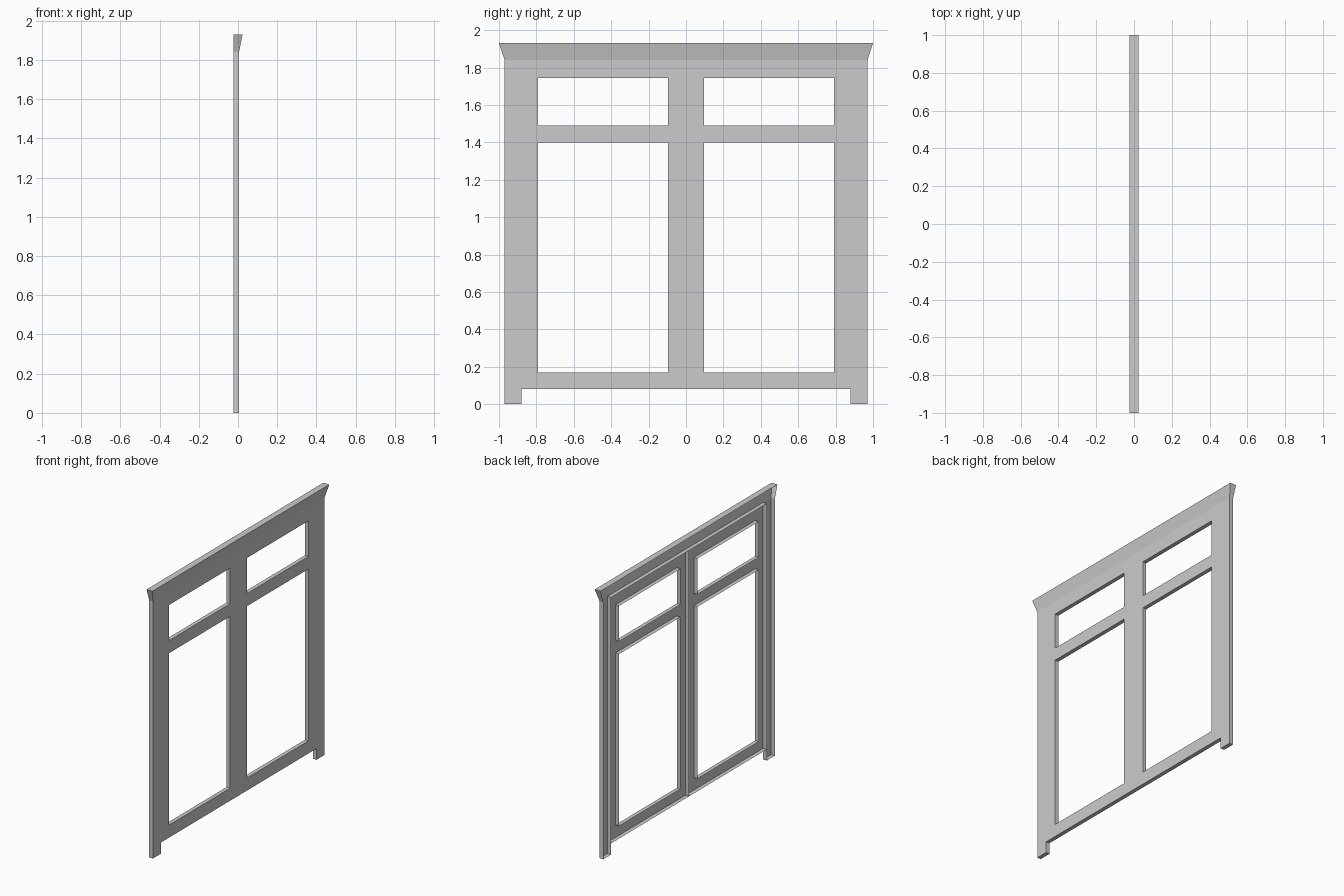
import bpy, bmesh

if "Cube" in bpy.data.objects:
    bpy.data.objects.remove(bpy.data.objects["Cube"])

FRONT, BACK, LIP = 0.005, -0.024, 0.023   # x of front plate, open back, cornice lip


def open_shell(name, ys, zs, keep, has_wall, shape=None):
    """Front plate from grid cells, with border edges folded back; the rear stays open."""
    bm = bmesh.new()
    v = [[bm.verts.new((FRONT, y, z)) for z in zs] for y in ys]
    for i in range(len(ys) - 1):
        for j in range(len(zs) - 1):
            if keep(i, j):
                bm.faces.new((v[i][j], v[i + 1][j], v[i + 1][j + 1], v[i][j + 1]))
    bmesh.ops.delete(bm, geom=[p for p in bm.verts if not p.link_faces], context='VERTS')
    rim = [e for e in bm.edges if e.is_boundary
           and has_wall((e.verts[0].co + e.verts[1].co) / 2)]
    new = bmesh.ops.extrude_edge_only(bm, edges=rim)["geom"]
    for p in new:
        if isinstance(p, bmesh.types.BMVert):
            p.co.x = BACK
    if shape:
        for p in bm.verts:
            shape(p.co)
    bmesh.ops.recalc_face_normals(bm, faces=bm.faces[:])
    # Plates must face +x
    plate = max(bm.faces, key=lambda f: abs(f.normal.x) * f.calc_area())
    if plate.normal.x < 0:
        bmesh.ops.reverse_faces(bm, faces=bm.faces[:])
    add_object(name, bm)


def add_object(name, bm):
    me = bpy.data.meshes.new(name)
    bm.to_mesh(me)
    bm.free()
    bpy.context.collection.objects.link(bpy.data.objects.new(name, me))


def flare(co):
    # Cornice leans forward and out to both sides at the top
    if co.z > 1.9:
        if co.x > 0:
            co.x = LIP
        if abs(co.y) > 0.9:
            co.y = 1.0 if co.y > 0 else -1.0


# Outer casing: two legs and the flared cornice
open_shell("outer_casing", [-0.97, -0.88, 0.88, 0.97], [0, 1.84, 1.93],
           lambda i, j: i != 1 or j == 1, lambda m: True, flare)

# Pair of window sashes: four openings; outer walls are shared with the casing
open_shell("window_sashes", [-0.88, -0.79, -0.095, 0.095, 0.79, 0.88],
           [0.08, 0.17, 1.40, 1.49, 1.745, 1.84],
           lambda i, j: i % 2 == 0 or j % 2 == 0,
           lambda m: abs(m.y) < 0.87 and m.z < 1.83)

# Meeting wall between the two sashes, behind the centre post
bm = bmesh.new()
bm.faces.new([bm.verts.new((x, 0, z)) for x, z in
              ((BACK, 0.08), (BACK, 1.84), (FRONT, 1.84), (FRONT, 0.08))])
add_object("meeting_wall", bm)
